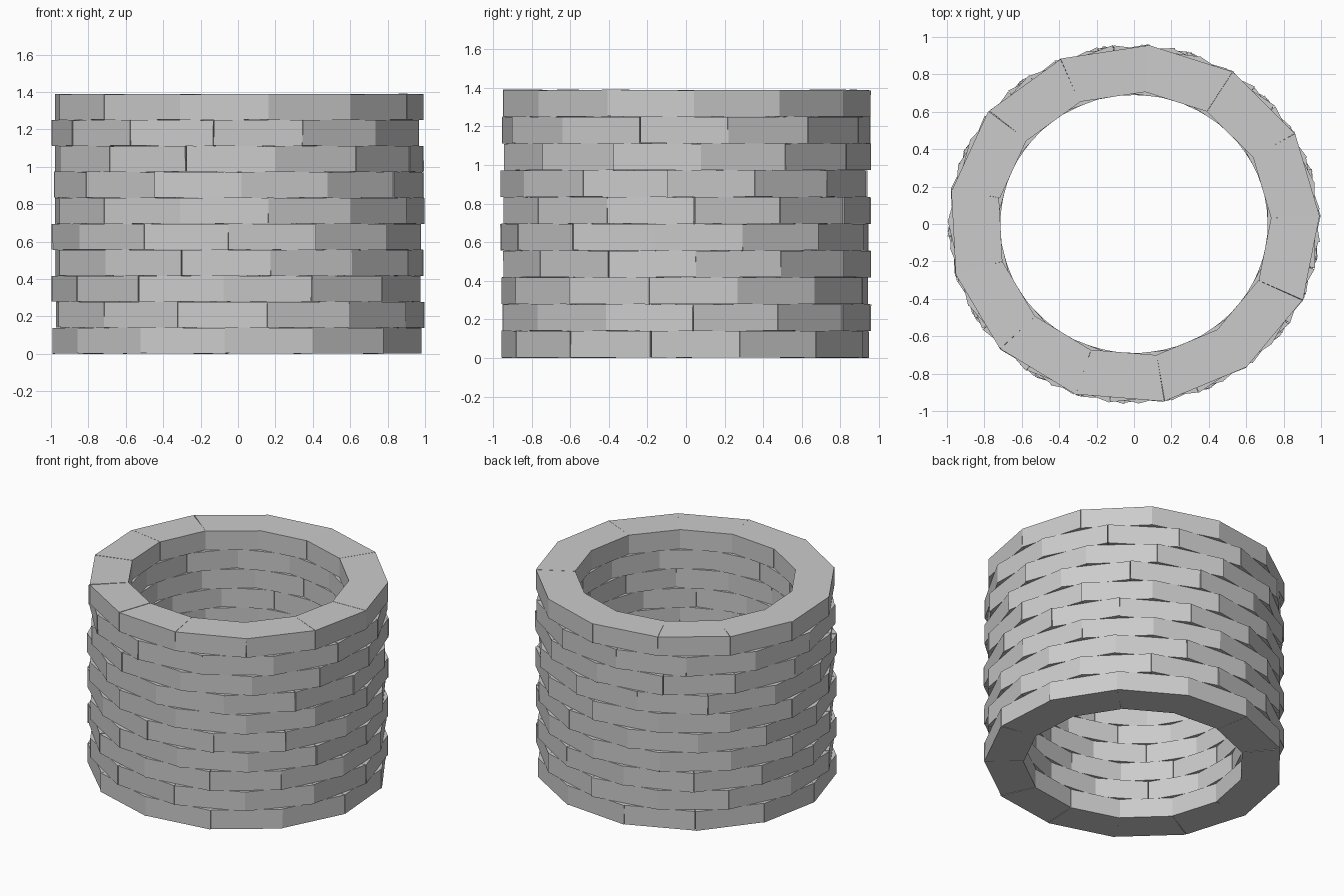
import bpy, bmesh, math, random
from mathutils import Matrix, Vector

if "Cube" in bpy.data.objects:
    bpy.data.objects.remove(bpy.data.objects["Cube"])

random.seed(4)

SEGMENTS = 13
STEP = 360 / SEGMENTS
ROW_H = 0.1388
OUTER, INNER, SQUASH = 0.995, 0.735, 0.965
# angle of the first joint in each course, in degrees from the front
PHASES = [-4, 9, -4.5, 10, -2.8, 9.5, 1, 11.5, -7.5, 9.5]

stone = bpy.data.materials.new("grey stone")
stone.diffuse_color = (0.6, 0.6, 0.6, 1)
stone.use_nodes = True
stone.node_tree.nodes["Principled BSDF"].inputs["Base Color"].default_value = stone.diffuse_color


def ring_point(radius, degrees, z):
    a = math.radians(degrees)
    return Vector((radius * math.sin(a), -radius * SQUASH * math.cos(a), z))


def add_brick(bm, start, z0, z1):
    """One wedge-shaped brick, laid very slightly crooked."""
    corners = [(OUTER, start), (OUTER, start + STEP),
               (INNER, start + STEP), (INNER, start)]
    pts = [ring_point(r, a, z) for z in (z0, z1) for r, a in corners]
    centre = sum(pts, Vector()) / 8
    yaw = Matrix.Rotation(math.radians(random.uniform(-1.2, 1.2)), 3, 'Z')
    radial = Vector((centre.x, centre.y, 0)).normalized()
    roll = Matrix.Rotation(math.radians(random.uniform(-0.5, 0.5)), 3, radial)
    verts = [bm.verts.new(centre + yaw @ roll @ (p - centre)) for p in pts]
    for f in ((3, 2, 1, 0), (4, 5, 6, 7), (0, 1, 5, 4),
              (1, 2, 6, 5), (2, 3, 7, 6), (3, 0, 4, 7)):
        bm.faces.new([verts[i] for i in f])


# Stacked courses of bricks forming the round wall
for row, phase in enumerate(PHASES):
    bm = bmesh.new()
    z0 = 0.002 + row * ROW_H
    for k in range(SEGMENTS):
        add_brick(bm, phase + k * STEP, z0, z0 + ROW_H - 0.001)
    bmesh.ops.recalc_face_normals(bm, faces=bm.faces)
    mesh = bpy.data.meshes.new(f"brick_course_{row + 1}")
    bm.to_mesh(mesh)
    bm.free()
    mesh.materials.append(stone)
    obj = bpy.data.objects.new(f"brick_course_{row + 1}", mesh)
    bpy.context.collection.objects.link(obj)
